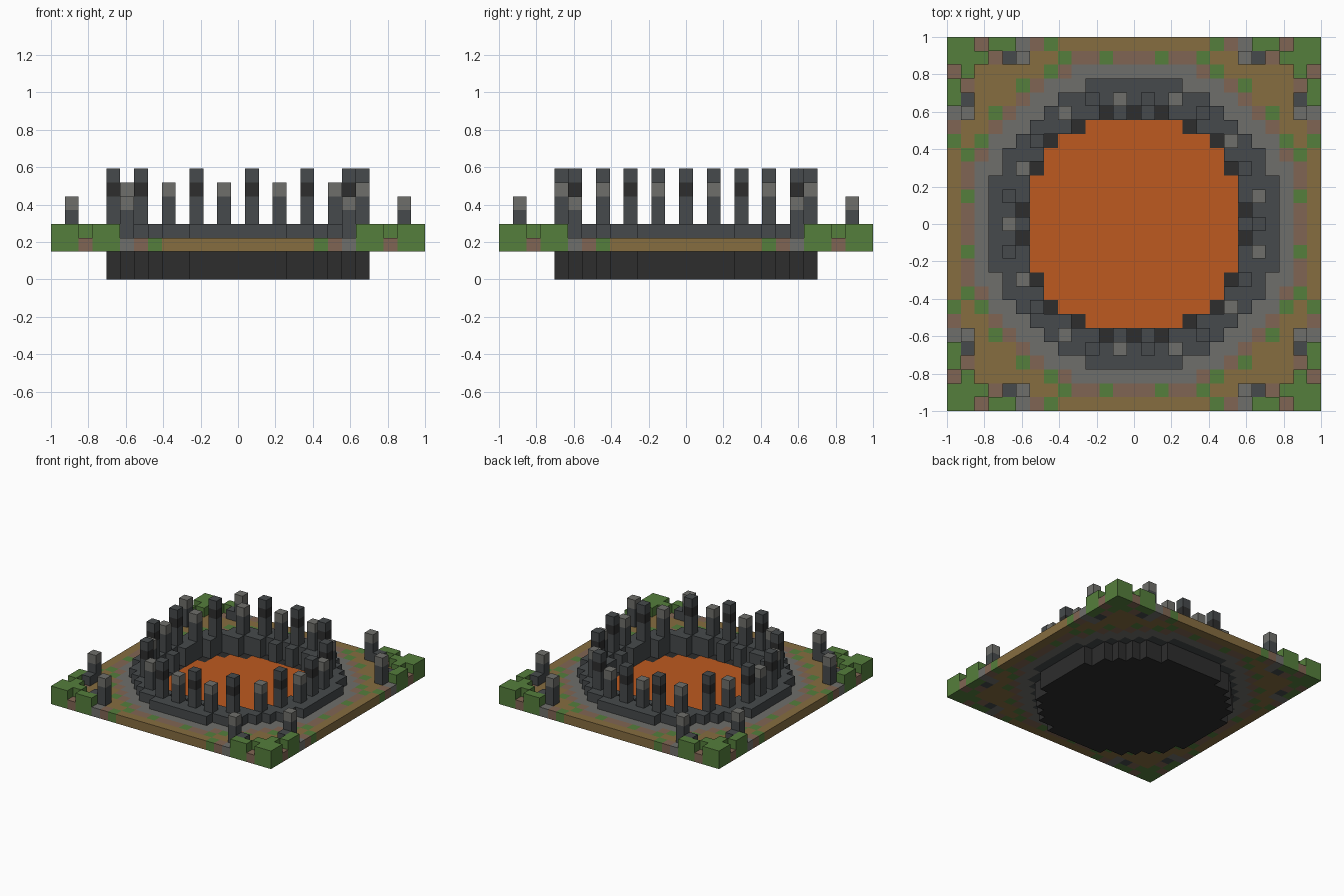
import bpy
import bmesh
import math
from mathutils import Vector

cube = bpy.data.objects.get("Cube")
if cube:
    bpy.data.objects.remove(cube)

HALF = 13                      # blocks from the centre to the edge
S = 2 / (2 * HALF + 1)         # block size


def linear(c):
    c /= 255
    return c / 12.92 if c <= 0.04045 else ((c + 0.055) / 1.055) ** 2.4


def material(name, *rgb):
    m = bpy.data.materials.new(name)
    col = (*[linear(c) for c in rgb], 1)
    m.use_nodes = True
    m.diffuse_color = col
    bsdf = m.node_tree.nodes["Principled BSDF"]
    bsdf.inputs["Base Color"].default_value = col
    bsdf.inputs["Roughness"].default_value = 0.9
    return m


MATS = {
    "lava": material("lava_orange", 189, 90, 32),
    "earth": material("earth_brown", 134, 109, 64),
    "grass": material("grass_green", 85, 126, 60),
    "clay": material("clay_brown", 128, 101, 83),
    "ash": material("ash_grey", 111, 111, 107),
    "rock": material("dark_rock", 70, 74, 76),
    "char": material("charred_black", 45, 45, 45),
}
KEYS = list(MATS)
blocks = {}                    # (i, j, k) -> (part, colour)


def put(part, colour, i, j, *layers):
    for k in layers:
        blocks[i, j, k] = (part, colour)


def ground_colour(a, b):
    """Colour of a ground block; a <= b are its distances from the axes."""
    r = math.hypot(a, b)
    if (a, b) in ((2, 12), (6, 11), (8, 10), (5, 12), (6, 13)):
        return "grass"
    if (a, b) in ((7, 13), (10, 12), (11, 13)):
        return "clay"
    if (a, b) in ((8, 13), (8, 12)):
        return "ash"
    if (a, b) == (9, 12):
        return "rock"
    if r < 11.8:
        return "ash"
    if r < 12.7:
        return "clay"
    return "grass" if r > 15.57 else "earth"


# Basin, lava pool, rim ring, ground and corner grass
cells = range(-HALF, HALF + 1)
for i in cells:
    for j in cells:
        a, b = sorted((abs(i), abs(j)))
        r = math.hypot(i, j)
        if r <= 9.5:
            put("basin", "char", i, j, 0, 1)
        if r < 8:
            put("lava_pool", "lava", i, j, 1)
        elif 8.5 < r <= 10.5:
            put("rim", "rock", i, j, 2, 3)
        elif r > 10.5:
            colour = ground_colour(a, b)
            put("ground", colour, i, j, 2)
            if colour == "grass" and r > 15.57:
                put("corner_grass", "grass", i, j, 3)
            # Outer posts with a low stone beside each
            if (a, b) == (8, 12):
                put("outer_posts", "rock", i, j, 3, 4)
                put("outer_posts", "ash", i, j, 5)
            if (a, b) == (9, 12):
                put("outer_posts", "rock", i, j, 3)

# Inner teeth of the rim
for side in (-1, 1):
    for t in (-2, 0, 2):
        put("rim", "rock", 8 * side, t, 2, 3)
    for t in (-1, 1):
        put("rim", "rock", t, 8 * side, 2, 3)

# Ring of columns, tall and short in turn
COUNT = 26
for n in range(COUNT):
    angle = math.tau * n / COUNT
    i, j = round(9.3 * math.cos(angle)), round(9.3 * math.sin(angle))
    put("columns", "rock", i, j, 4, 5)
    if n % 2:
        put("columns", "ash", i, j, 6)
    else:
        put("columns", "char", i, j, 6)
        put("columns", "rock", i, j, 7)

# Outer faces of the blocks, one object per part
DIRS = [Vector(d) for d in ((1, 0, 0), (-1, 0, 0), (0, 1, 0),
                            (0, -1, 0), (0, 0, 1), (0, 0, -1))]


def build(part):
    own = {p: c for p, (name, c) in blocks.items() if name == part}
    used = [k for k in KEYS if k in own.values()]
    bm = bmesh.new()
    verts = {}
    for p, colour in own.items():
        for d in DIRS:
            if tuple(int(q + e) for q, e in zip(p, d)) in blocks:
                continue
            u = Vector((d.y, d.z, d.x))
            w = d.cross(u)
            mid = Vector(p) + Vector((0, 0, 0.5)) + d / 2
            corners = []
            for su, sw in ((-1, -1), (1, -1), (1, 1), (-1, 1)):
                co = mid + (u * su + w * sw) / 2
                key = tuple(round(2 * c) for c in co)
                if key not in verts:
                    verts[key] = bm.verts.new(co * S)
                corners.append(verts[key])
            bm.faces.new(corners).material_index = used.index(colour)
    mesh = bpy.data.meshes.new(part)
    bm.to_mesh(mesh)
    bm.free()
    for k in used:
        mesh.materials.append(MATS[k])
    bpy.context.collection.objects.link(bpy.data.objects.new(part, mesh))


for part in ("basin", "lava_pool", "rim", "ground", "corner_grass",
             "outer_posts", "columns"):
    build(part)
